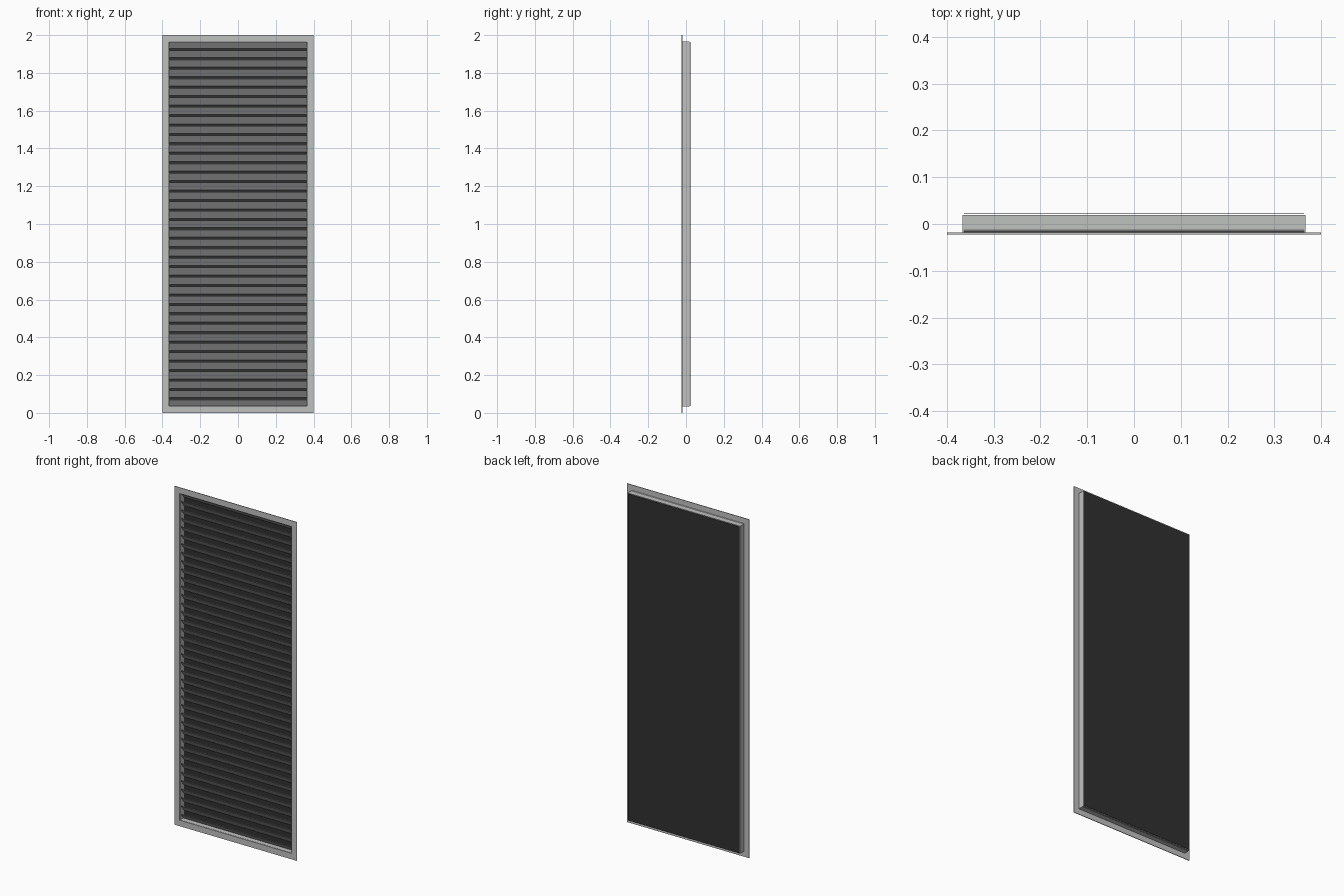
import bpy, bmesh, math
from mathutils import Matrix

if "Cube" in bpy.data.objects:
    bpy.data.objects.remove(bpy.data.objects["Cube"])


def material(name, rgb):
    m = bpy.data.materials.new(name)
    m.diffuse_color = (*rgb, 1)
    m.use_nodes = True
    m.node_tree.nodes["Principled BSDF"].inputs["Base Color"].default_value = m.diffuse_color
    return m


grey = material("light grey metal", (0.53, 0.54, 0.53))
black = material("black mesh", (0.03, 0.03, 0.03))


def add_box(bm, x0, x1, y0, y1, z0, z1, tilt=0.0):
    mat = (Matrix.Translation(((x0 + x1) / 2, (y0 + y1) / 2, (z0 + z1) / 2))
           @ Matrix.Rotation(tilt, 4, 'X')
           @ Matrix.Diagonal((x1 - x0, y1 - y0, z1 - z0, 1)))
    bmesh.ops.create_cube(bm, size=1, matrix=mat)


def add_ring(bm, hx, z0, z1, w, y0, y1):
    """Closed rectangular frame of bar width w."""
    loops = []
    for y in (y0, y1):
        for d in (0, w):
            loops.append([bm.verts.new((x, y, z)) for x, z in (
                (-hx + d, z0 + d), (hx - d, z0 + d), (hx - d, z1 - d), (-hx + d, z1 - d))])
    fo, fi, bo, bi = loops
    for a, b in ((fo, fi), (fi, bi), (bi, bo), (bo, fo)):
        for i in range(4):
            j = (i + 1) % 4
            bm.faces.new((a[i], a[j], b[j], b[i]))


def finish(bm, name, mat):
    bmesh.ops.recalc_face_normals(bm, faces=bm.faces)
    me = bpy.data.meshes.new(name)
    bm.to_mesh(me)
    bm.free()
    me.materials.append(mat)
    ob = bpy.data.objects.new(name, me)
    bpy.context.collection.objects.link(ob)


# flat front flange
bm = bmesh.new()
add_ring(bm, 0.40, 0.0, 2.0, 0.035, -0.0225, -0.0185)
finish(bm, "front_flange", grey)

# collar behind the flange
bm = bmesh.new()
add_ring(bm, 0.367, 0.033, 1.967, 0.003, -0.0185, 0.0195)
finish(bm, "collar", grey)

# tilted louvre blades, front edge high
bm = bmesh.new()
for i in range(39):
    z = 0.05 * (i + 1)
    add_box(bm, -0.364, 0.364, -0.001, 0.001, z - 0.025, z + 0.025, math.radians(40))
finish(bm, "louvre_blades", grey)

# dark insect mesh sheet at the back
bm = bmesh.new()
add_box(bm, -0.364, 0.364, 0.0215, 0.0225, 0.036, 1.964)
finish(bm, "back_mesh", black)
